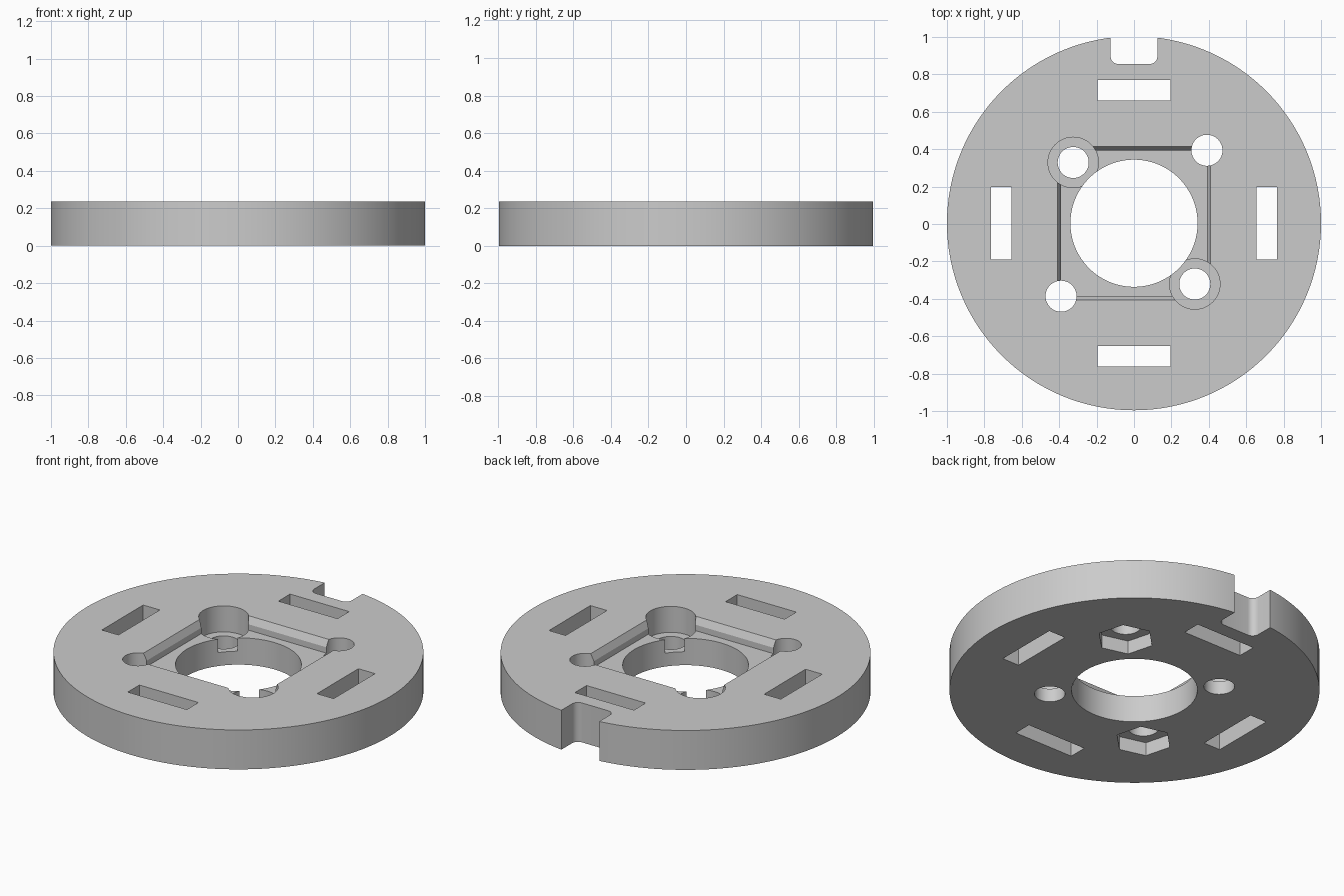
import bpy, bmesh, math

if "Cube" in bpy.data.objects:
    bpy.data.objects.remove(bpy.data.objects["Cube"])

HEIGHT, FLOOR, CY = 0.235, 0.16, 0.004
ABOVE, BELOW = HEIGHT + 0.1, -0.1

grey = bpy.data.materials.new("plain grey")
grey.use_nodes = True
grey.diffuse_color = (0.6, 0.6, 0.6, 1)
grey.node_tree.nodes["Principled BSDF"].inputs["Base Color"].default_value = (0.6, 0.6, 0.6, 1)


def prism(name, outline, z0, z1, flare=1.0):
    """Extrude an outline from z0 to z1, scaling its top about the centre."""
    bm = bmesh.new()
    low = [bm.verts.new((x, y + CY, z0)) for x, y in outline]
    high = [bm.verts.new((x * flare, y * flare + CY, z1)) for x, y in outline]
    bm.faces.new(low[::-1])
    bm.faces.new(high)
    n = len(outline)
    for i in range(n):
        j = (i + 1) % n
        bm.faces.new((low[i], low[j], high[j], high[i]))
    mesh = bpy.data.meshes.new(name)
    bm.to_mesh(mesh)
    bm.free()
    mesh.materials.append(grey)
    obj = bpy.data.objects.new(name, mesh)
    bpy.context.collection.objects.link(obj)
    return obj


def ring(x, y, r, sides=48, start=0.0, sweep=math.tau):
    return [(x + r * math.cos(start + sweep * i / sides),
             y + r * math.sin(start + sweep * i / sides)) for i in range(sides)]


def rect(x, y, w, d):
    return [(x + sx * w / 2, y + sy * d / 2) for sx, sy in ((-1, -1), (1, -1), (1, 1), (-1, 1))]


plate = prism("round_plate", ring(0, 0, 1, 128), 0, HEIGHT)

# Centre bore and the square recess with its bevelled rim
cutters = [
    prism("centre_bore", ring(0, 0, 0.34, 96), BELOW, ABOVE),
    prism("square_recess", rect(0, 0, 0.78, 0.78), FLOOR, ABOVE),
    prism("recess_bevel", rect(0, 0, 0.78, 0.78), 0.195, 0.275, 0.43 / 0.39),
]

for s in (-1, 1):
    # Slots on all four sides
    cutters.append(prism("slot", rect(s * 0.71, 0, 0.11, 0.39), BELOW, ABOVE))
    cutters.append(prism("slot", rect(0, s * 0.71, 0.39, 0.11), BELOW, ABOVE))
    # Bolt holes with hexagonal nut pockets underneath
    c = s * 0.39
    cutters.append(prism("bolt_hole", ring(c, c, 0.083), BELOW, ABOVE))
    cutters.append(prism("nut_pocket", ring(c, c, 0.157, 6, math.pi / 4), BELOW, 0.08))
    # Counterbored screw holes on the other diagonal
    c = s * 0.325
    cutters.append(prism("screw_hole", ring(c, -c, 0.083), BELOW, ABOVE))
    cutters.append(prism("counterbore", ring(c, -c, 0.135), 0.08, ABOVE))

# Edge notch with rounded inner corners
w, bottom, r = 0.125, 0.852, 0.04
quarter = math.pi / 2
notch = ring(-w + r, bottom + r, r, 9, math.pi, quarter * 9 / 8)
notch += ring(w - r, bottom + r, r, 9, -quarter, quarter * 9 / 8)
notch += [(w, 1.2), (-w, 1.2)]
cutters.append(prism("edge_notch", notch, BELOW, ABOVE))

for cutter in cutters:
    mod = plate.modifiers.new(cutter.name, "BOOLEAN")
    mod.operation, mod.solver, mod.object = "DIFFERENCE", "EXACT", cutter

# Bake the cuts and discard the cutters
graph = bpy.context.evaluated_depsgraph_get()
baked = bpy.data.meshes.new_from_object(plate.evaluated_get(graph))
plate.modifiers.clear()
plate.data = baked
for cutter in cutters:
    bpy.data.objects.remove(cutter)

bpy.ops.object.select_all(action="DESELECT")
plate.select_set(True)
bpy.context.view_layer.objects.active = plate
bpy.ops.object.shade_smooth_by_angle(angle=math.radians(25))
